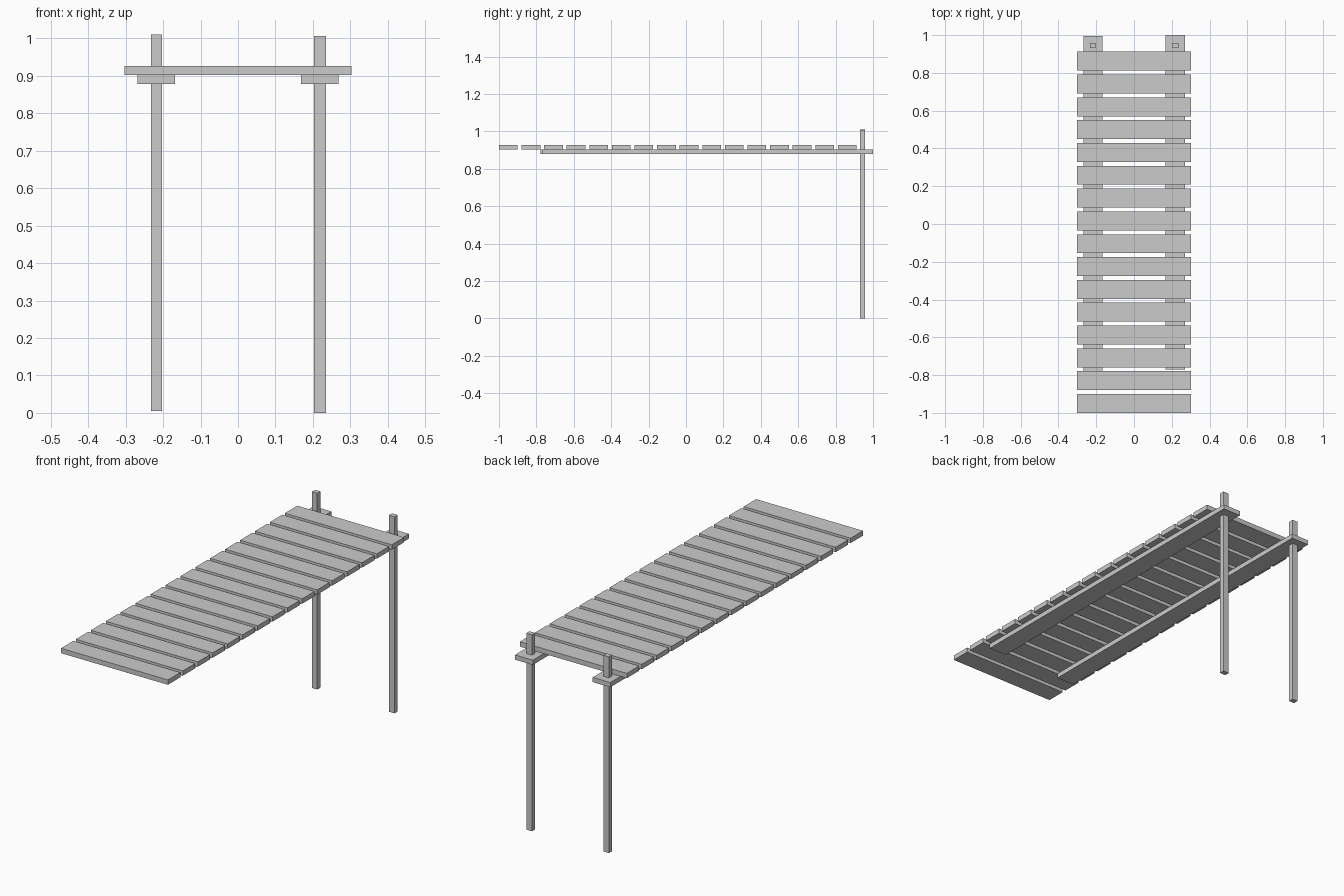
import bpy

if "Cube" in bpy.data.objects:
    bpy.data.objects.remove(bpy.data.objects["Cube"])


def box(name, x, y, z):
    """Box from (min, max) ranges on each axis."""
    bpy.ops.mesh.primitive_cube_add(size=1, location=[(a + b) / 2 for a, b in (x, y, z)])
    ob = bpy.context.object
    ob.name = name
    ob.scale = [b - a for a, b in (x, y, z)]
    bpy.ops.object.transform_apply(location=False, rotation=False, scale=True)
    return ob


# Deck planks
COUNT, DEPTH = 16, 0.1
pitch = (0.912 - DEPTH + 1.0) / (COUNT - 1)
for i in range(COUNT):
    y = -1.0 + i * pitch
    box(f"deck_plank_{i + 1}", (-0.303, 0.303), (y, y + DEPTH), (0.902, 0.927))

# Long flat beams under the deck
box("left_beam", (-0.268, -0.168), (-0.779, 0.995), (0.878, 0.902))
box("right_beam", (0.168, 0.269), (-0.77, 1.0), (0.878, 0.902))

# Posts running through the beam ends
box("left_post", (-0.233, -0.203), (0.931, 0.957), (0.005, 1.01))
box("right_post", (0.203, 0.235), (0.931, 0.957), (0.0, 1.006))
